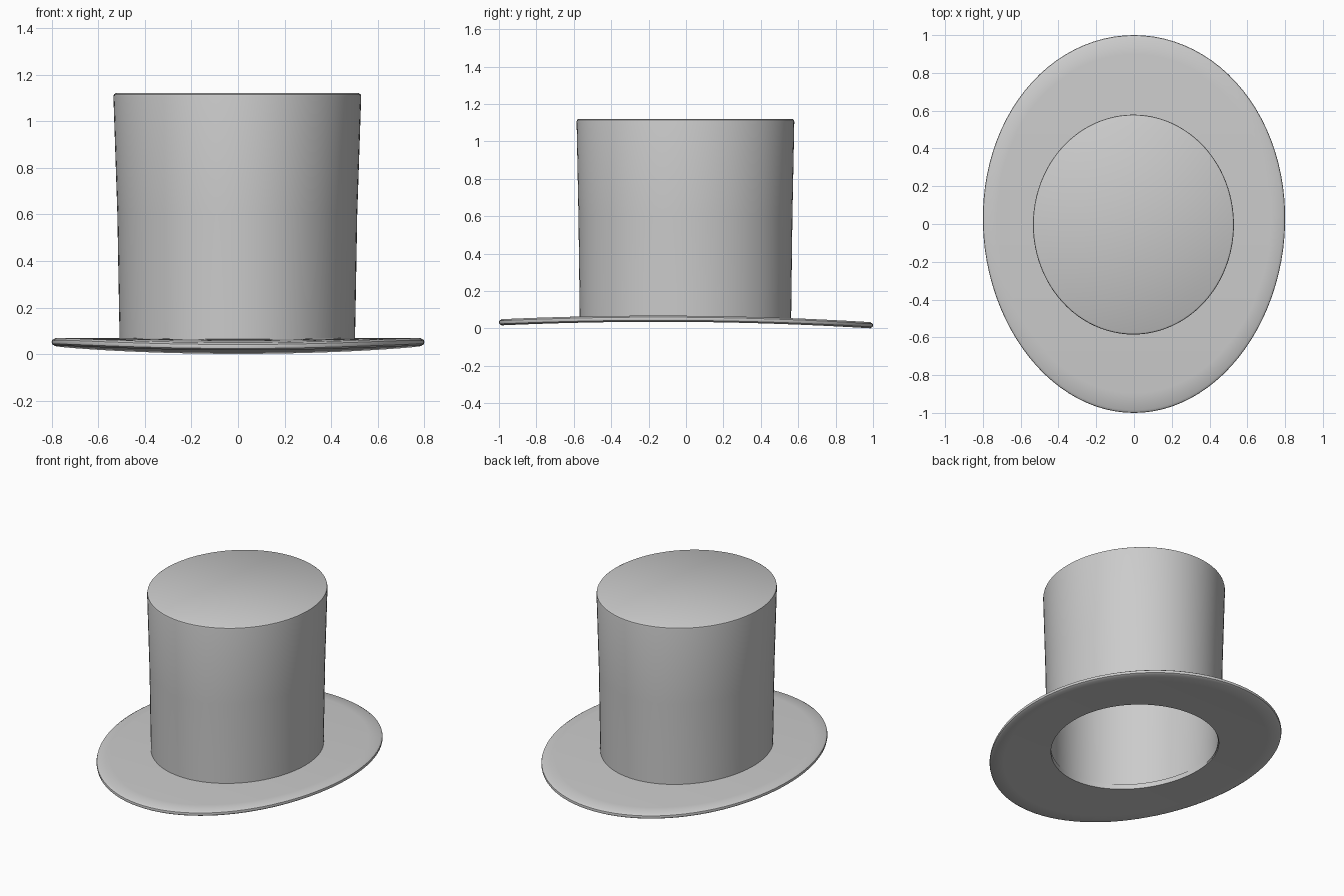
import bpy, bmesh
from math import sin, cos, tau

cube = bpy.data.objects.get("Cube")
if cube:
    bpy.data.objects.remove(cube)

SIDES = 96

felt = bpy.data.materials.new("grey felt")
felt.use_nodes = True
GREY = (0.6, 0.6, 0.6, 1)
felt.diffuse_color = GREY
felt.node_tree.nodes["Principled BSDF"].inputs["Base Color"].default_value = GREY


def droop(y):
    """The brim dips at the front and a little more at the back."""
    return -0.027 * y * y - 0.008 * y


def oval_lathe(name, profile, closed=False, egg=0.0, centre=0.0):
    """Sweep rings of (x radius, y radius, z, droop weight); cap an open end."""
    bm = bmesh.new()
    rings = []
    for rx, ry, z, bend in profile:
        ring = []
        for i in range(SIDES):
            a = tau * i / SIDES
            x = rx * cos(a) * (1 + egg * sin(a)) + centre
            y = ry * sin(a) + centre
            ring.append(bm.verts.new((x, y, z + bend * droop(y))))
        rings.append(ring)
    pairs = list(zip(rings, rings[1:]))
    if closed:
        pairs.append((rings[-1], rings[0]))
    for lo, hi in pairs:
        for i in range(SIDES):
            j = (i + 1) % SIDES
            bm.faces.new((lo[i], lo[j], hi[j], hi[i]))
    if not closed:
        bm.faces.new(rings[0])
        bm.faces.new(rings[-1])
    bmesh.ops.recalc_face_normals(bm, faces=bm.faces)
    mesh = bpy.data.meshes.new(name)
    bm.to_mesh(mesh)
    bm.free()
    mesh.materials.append(felt)
    obj = bpy.data.objects.new(name, mesh)
    bpy.context.collection.objects.link(obj)
    bpy.ops.object.select_all(action="DESELECT")
    obj.select_set(True)
    bpy.context.view_layer.objects.active = obj
    bpy.ops.object.shade_smooth_by_angle(angle=0.6)
    return obj


# Brim: thin drooping oval ring with a rounded rim and an open middle
HOLE, RIM = (0.485, 0.545), (0.785, 0.985)
BOTTOM, TOP = 0.035, 0.068


def brim_ring(t, z):
    return (*[h + (r - h) * t for h, r in zip(HOLE, RIM)], z, 1)


steps = [i / 5 for i in range(6)]
brim = [brim_ring(t, BOTTOM) for t in steps]
brim += [(0.798, 0.998, 0.043, 1), (0.8, 1.0, 0.052, 1), (0.798, 0.998, 0.06, 1)]
brim += [brim_ring(t, TOP) for t in reversed(steps)]
oval_lathe("brim", brim, closed=True, egg=0.03)

# Crown: hollow flared tube, from inside ceiling down and up to the flat top
crown = [
    (0.51, 0.56, 1.095, 0),
    (0.485, 0.545, 0.045, 1),
    (0.505, 0.565, 0.045, 1),
    (0.508, 0.567, 0.2, 0),
    (0.515, 0.572, 0.6, 0),
    (0.532, 0.582, 1.105, 0),
    (0.53, 0.58, 1.115, 0),
    (0.522, 0.572, 1.12, 0),
]
oval_lathe("crown", crown, centre=-0.003)
